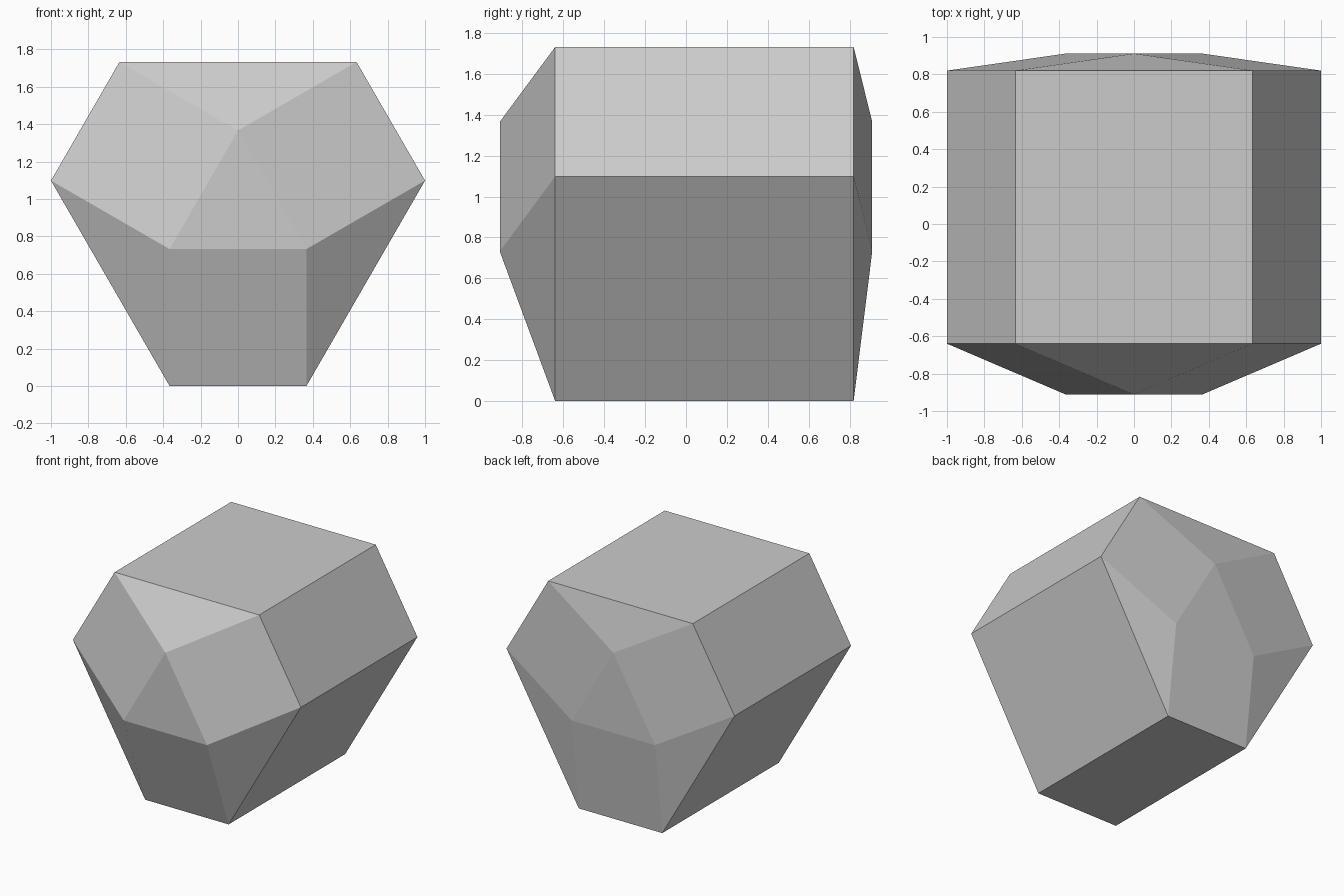
import bpy, bmesh

if "Cube" in bpy.data.objects:
    bpy.data.objects.remove(bpy.data.objects["Cube"])

# Six-sided outline and inner triangle in x, z (counter-clockwise seen from the front)
OUTLINE = [(-0.366, 0), (0.366, 0), (1, 1.098), (0.634, 1.732), (-0.634, 1.732), (-1, 1.098)]
INNER = [(-0.366, 0.732), (0.366, 0.732), (0, 1.366)]

bm = bmesh.new()


def ring(points, y):
    return [bm.verts.new((x, y, z)) for x, z in points]


def cap(o, i):
    # Flat triangle, then a quad on each long side and a triangle at each short side
    bm.faces.new(i)
    for k in range(3):
        a, b, c = o[2 * k], o[2 * k + 1], o[(2 * k + 2) % 6]
        n = (k + 1) % 3
        bm.faces.new((a, b, i[n], i[k]))
        bm.faces.new((b, c, i[n]))


# Prism body between the front and back outlines
front, back = ring(OUTLINE, -0.64), ring(OUTLINE, 0.82)
for k in range(6):
    n = (k + 1) % 6
    bm.faces.new((front[k], back[k], back[n], front[n]))

# Faceted front and shallower back
cap(front, ring(INNER, -0.911))
cap(back, ring(INNER, 0.911))
bmesh.ops.recalc_face_normals(bm, faces=bm.faces)

mesh = bpy.data.meshes.new("faceted_block")
bm.to_mesh(mesh)
bm.free()
bpy.context.collection.objects.link(bpy.data.objects.new("faceted_block", mesh))
